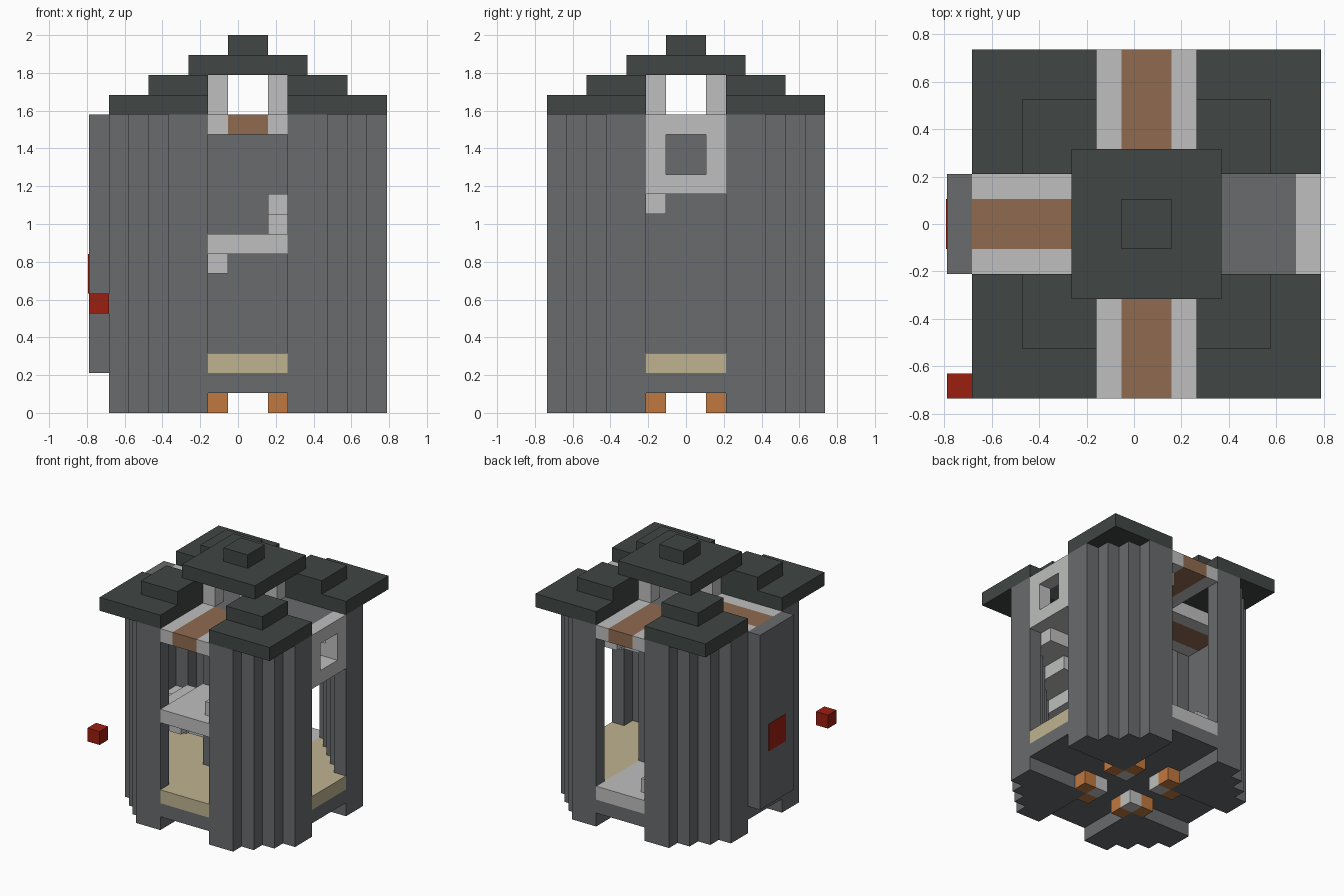
import bpy
import bmesh

cube = bpy.data.objects.get("Cube")
if cube:
    bpy.data.objects.remove(cube, do_unlink=True)

U = 2 / 19      # size of one block
SHIFT = 0.5     # tower axis, in blocks


def material(name, r, g, b):
    m = bpy.data.materials.new(name)
    m.use_nodes = True
    m.diffuse_color = (r, g, b, 1)
    m.node_tree.nodes["Principled BSDF"].inputs["Base Color"].default_value = (r, g, b, 1)
    return m


stone = material("stone grey", .14, .147, .155)
slate = material("dark slate", .052, .061, .058)
pale = material("pale stone", .51, .52, .51)
wood = material("brown wood", .28, .147, .08)
sand = material("sand", .52, .45, .28)
copper = material("orange copper", .53, .19, .05)
red = material("red", .33, .014, .005)


def prism(bm, outline, z0, z1):
    """Extrude a plan outline (in blocks) from z0 to z1."""
    base = [bm.verts.new(((x + SHIFT) * U, y * U, z0 * U)) for x, y in outline]
    face = bm.faces.new(base)
    ext = bmesh.ops.extrude_face_region(bm, geom=[face])["geom"]
    top = [v for v in ext if isinstance(v, bmesh.types.BMVert)]
    bmesh.ops.translate(bm, verts=top, vec=(0, 0, (z1 - z0) * U))


def part(name, mat, prisms):
    bm = bmesh.new()
    for outline, z0, z1 in prisms:
        prism(bm, outline, z0, z1)
    bmesh.ops.recalc_face_normals(bm, faces=bm.faces)
    me = bpy.data.meshes.new(name)
    bm.to_mesh(me)
    bm.free()
    me.materials.append(mat)
    ob = bpy.data.objects.new(name, me)
    bpy.context.collection.objects.link(ob)
    return ob


def rect(x0, x1, y0, y1):
    return [(x0, y0), (x1, y0), (x1, y1), (x0, y1)]


def turn(outline, n):
    """Rotate an outline by n quarter turns."""
    for _ in range(n % 4):
        outline = [(-y, x) for x, y in outline]
    return outline


def corners(outline, z0, z1):
    return [(turn(outline, n), z0, z1) for n in range(4)]


# Stepped corner towers: solid foundation and hollow walls
outer = [(2, 7), (4, 7), (4, 6), (5, 6), (5, 5), (6, 5), (6, 4), (7, 4), (7, 2)]
inner = [(6, 2), (6, 3), (5, 3), (5, 4), (4, 4), (4, 5), (3, 5), (3, 6), (2, 6)]
part("foundation", stone, corners(outer + [(2, 2)], 0, 2))
part("tower_walls", stone, corners(outer + inner, 2, 15))

# Floor slabs across the openings
part("floor_slab", stone, [(rect(-2, 2, -7, 7), 1, 2),
                           (rect(-7, -2, -2, 2), 1, 2), (rect(2, 7, -2, 2), 1, 2)])
arm = rect(-2, 2, -7, -2)
part("sand_floor", sand, corners(inner + [(2, 2)], 2, 3)
     + [(turn(arm, n), 2, 3) for n in (0, 1, 3)])

# Core and winding stair, one landing and two steps per quarter turn
part("core_column", stone, [(rect(-2, 2, -2, 2), 2, 15)])
stair = []
for i in range(4):
    n, z = i + 2, 2 + 3 * i
    stair += [(turn(arm, n), z, z + 1),
              (turn(rect(1, 4, -6, -2), n), z + 1, z + 2),
              (turn(rect(1, 6, -4, -1), n), z + 2, z + 3)]
part("winding_stair", pale, stair)

# Feet under the floor
part("feet_core", pale, corners(rect(1, 2, 1, 2), 0, 1))
part("feet_trim", copper, corners(rect(2, 3, 1, 2), 0, 1) + corners(rect(1, 2, 2, 3), 0, 1))

# Bridges over three of the openings
sides = (0, 2, 3)
part("bridge_planks", wood, [(turn(rect(-1, 1, -7, -2), n), 14, 15) for n in sides])
part("bridge_rims", pale, [(turn(rect(s, s + 1, -7, -2), n), 14, 15)
                           for n in sides for s in (-2, 1)])

# Window frame and the slab behind it
part("window_frame", pale, [(rect(6, 7, -2, 2), 11, 12), (rect(6, 7, -2, 2), 14, 15),
                            (rect(6, 7, -2, -1), 12, 14), (rect(6, 7, 1, 2), 12, 14)])
part("window_slab", stone, [(rect(2, 6, -2, 2), 14, 15)])

# Outer door with a red panel, and the loose red block
part("door", stone, [(rect(-8, -7, -2, 2), 2, 15)])
part("door_panel", red, [(rect(-8.04, -8, -1, 1), 6, 8)])
part("red_block", red, [(rect(-8, -7, -7, -6), 5, 6)])

# Stepped roof, split at the corners and whole at the top
part("roof_corners", slate, corners(rect(2, 7, 2, 7), 15, 16) + corners(rect(2, 5, 2, 5), 16, 17))
part("roof_posts", pale, corners(rect(1, 2, 1, 2), 15, 17))
part("roof_cap", slate, [(rect(-3, 3, -3, 3), 17, 18), (rect(-1, 1, -1, 1), 18, 19)])
